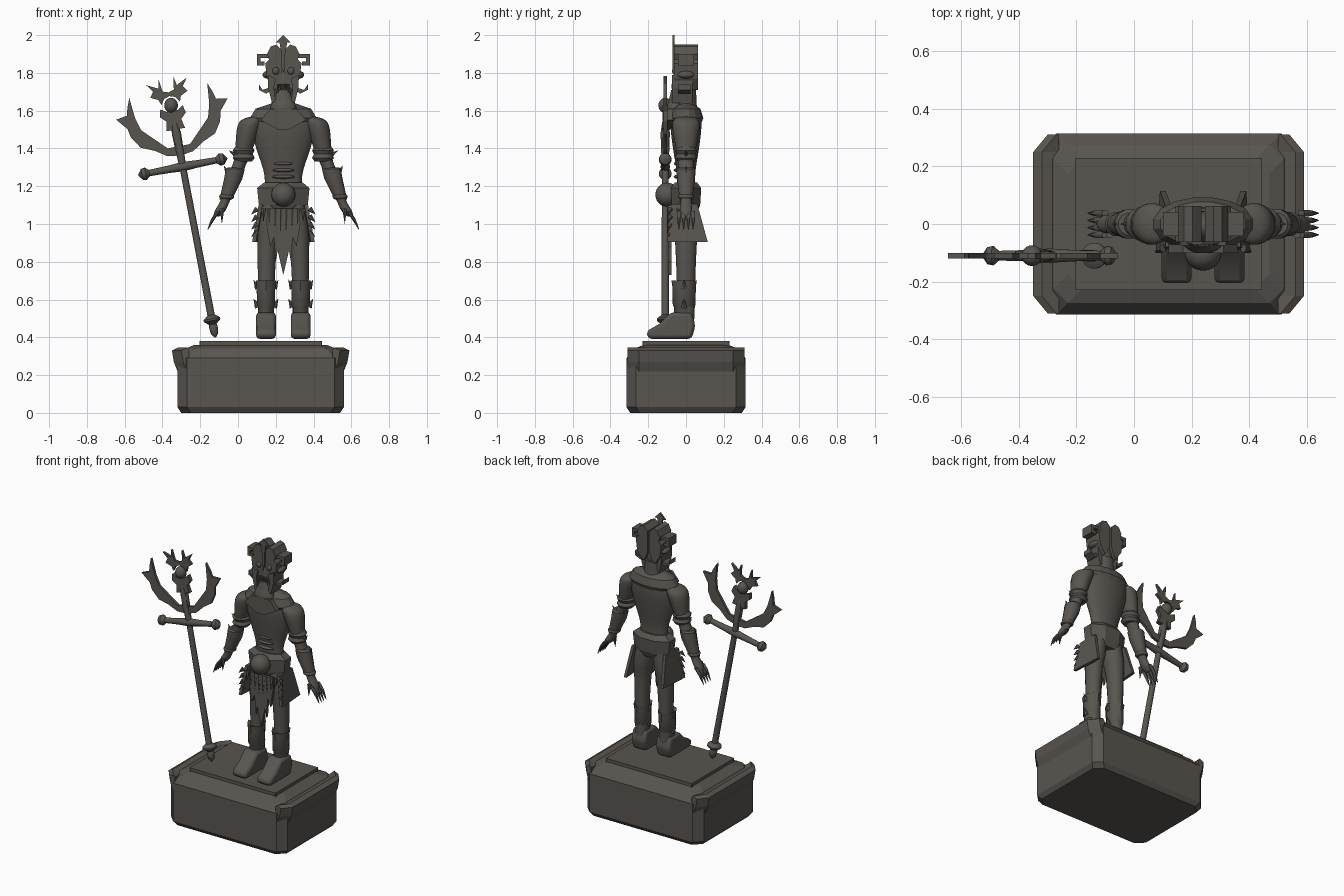
import bpy, bmesh, math
from mathutils import Vector

default = bpy.data.objects.get("Cube")
if default:
    bpy.data.objects.remove(default)

stone = bpy.data.materials.new("dark stone")
stone.use_nodes = True
stone.diffuse_color = (.1, .09, .08, 1)
stone.node_tree.nodes["Principled BSDF"].inputs["Base Color"].default_value = stone.diffuse_color

BODY = Vector((.24, 0, 0))
SIDES = {"right": -1, "left": 1}


def on_body(x=0, y=0, z=0):
    return BODY + Vector((x, y, z))


def finish(name, mesh_data, at, tilt=0, smooth=True, bevel=0):
    bmesh.ops.recalc_face_normals(mesh_data, faces=mesh_data.faces)
    mesh = bpy.data.meshes.new(name)
    mesh_data.to_mesh(mesh)
    mesh_data.free()
    mesh.materials.append(stone)
    if smooth:
        mesh.shade_smooth()
        mesh.set_sharp_from_angle(angle=math.radians(40))
    part = bpy.data.objects.new(name, mesh)
    part.location = at
    part.rotation_euler.y = tilt
    bpy.context.collection.objects.link(part)
    if bevel:
        modifier = part.modifiers.new("soft edges", "BEVEL")
        modifier.width, modifier.segments = bevel, 2


def skin(name, rings, **options):
    """Join rings of points with quads and close both ends."""
    mesh_data = bmesh.new()
    loops = [[mesh_data.verts.new(point) for point in ring] for ring in rings]
    count = len(loops[0])
    for lower, upper in zip(loops, loops[1:]):
        for i in range(count):
            j = (i + 1) % count
            mesh_data.faces.new((lower[i], lower[j], upper[j], upper[i]))
    mesh_data.faces.new(loops[0])
    mesh_data.faces.new(loops[-1])
    finish(name, mesh_data, **options)


def rounded(points, steps=4):
    """Run a smooth curve through a few sections."""
    points = [Vector(point) for point in points]
    padded = [points[0], *points, points[-1]]
    curve = []
    for before, start, end, after in zip(padded, padded[1:], padded[2:], padded[3:]):
        for step in range(steps):
            t = step / steps
            leave, arrive = (end - before) / 2, (after - start) / 2
            bend = (end - start) * 3 - leave * 2 - arrive
            twist = (start - end) * 2 + leave + arrive
            curve.append(start + leave * t + bend * t ** 2 + twist * t ** 3)
    return curve + [points[-1]]


def limb(name, sections, depth=1, sides=20, side=1, **options):
    """Level ellipses given as x, z and radius; depth scales the radius in y."""
    turns = [(k + .5) * math.tau / sides for k in range(sides)]
    skin(name, [[(side * x + r * math.cos(turn), r * depth * math.sin(turn), z) for turn in turns]
                for x, z, r in sections], **options)


def lathe(name, profile, **options):
    limb(name, [(0, z, r) for z, r in profile], **options)


def plate(name, outline, thickness, side=1, **options):
    """Front outline with even thickness in y."""
    skin(name, [[(side * x, y, z) for x, z in outline] for y in (-thickness / 2, thickness / 2)],
         smooth=False, **options)


def ball(name, radii, at):
    mesh_data = bmesh.new()
    bmesh.ops.create_uvsphere(mesh_data, u_segments=24, v_segments=14, radius=1)
    bmesh.ops.scale(mesh_data, vec=radii, verts=mesh_data.verts)
    finish(name, mesh_data, at)


def spike(name, at, reach, radius=.015):
    """Cone from a base point along the reach vector."""
    reach = Vector(reach)
    mesh_data = bmesh.new()
    bmesh.ops.create_cone(mesh_data, segments=6, radius1=radius, radius2=0,
                          depth=reach.length, cap_ends=True)
    bmesh.ops.rotate(mesh_data, matrix=reach.to_track_quat("Z", "Y").to_matrix(), verts=mesh_data.verts)
    finish(name, mesh_data, at + reach / 2, smooth=False)


def slab(name, width, length, corner, layers):
    """Block with cut corners; each layer is an inset and a height."""
    rings = []
    for inset, z in layers:
        x, y = width - inset, length - inset
        a, b = x - corner, y - corner
        rings.append([(x, b, z), (a, y, z), (-a, y, z), (-x, b, z),
                      (-x, -b, z), (-a, -y, z), (a, -y, z), (x, -b, z)])
    skin(name, rings, at=PLINTH, smooth=False)


# Plinth: chamfered block, top slab and end mouldings
PLINTH = Vector((.12, 0, 0))
slab("plinth_block", .44, .315, .05, [(.02, 0), (0, .03), (0, .29), (.04, .34), (.09, .36)])
slab("plinth_top_slab", .325, .23, .003, [(0, .35), (0, .38)])
moulding = [(.38, .33), (.44, .345), (.47, .33), (.46, .27), (.44, .22), (.38, .22)]
for label, side in SIDES.items():
    skin(label + "_plinth_moulding",
         [[(side * max(x - inset, .38), y, z) for x, z in moulding]
          for y, inset in ((-.31, .05), (-.25, 0), (.25, 0), (.31, .05))], at=PLINTH, smooth=False)

# Trident: shaft, crossbar, orb and flat blades around the head
LEAN = math.radians(-10.8)


def along_shaft(distance):
    return Vector((-.12 + distance * math.sin(LEAN), -.11, .4 + distance * math.cos(LEAN)))


lathe("trident_staff", [(0, .004), (.02, .02), (.06, .024), (.08, .015), (.08, .02), (.9, .018), (1.1, .025), (1.2, .01)],
      at=along_shaft(0), tilt=LEAN)
lathe("trident_flange", [(-.02, .02), (0, .045), (.01, .045), (.03, .02)], at=along_shaft(.09), tilt=LEAN)
ball("trident_orb", (.036, .036, .04), along_shaft(1.25))
bar = [(0, .025), (.08, .02), (.18, .017), (.2, .034), (.22, .03), (.24, .002)]
lathe("trident_crossbar", [(-z, r) for z, r in reversed(bar)] + bar, at=along_shaft(.92), tilt=LEAN + math.pi / 2)
prong = [(.21, .33), (.23, .28), (.24, .24), (.3, .23), (.25, .17), (.24, .12), (.2, .06), (.13, .03), (.07, -.01), (0, -.02),
         (0, .03), (.06, .03), (.14, .11), (.18, .15), (.2, .22)]
crown = [(0, .06), (.03, .07), (.04, .14), (.05, .09), (.11, .12), (.08, .08), (.1, .05), (.06, .03), (.05, 0), (.03, .03),
         (0, .04)]
cup = [(0, .2), (.03, .2), (.06, .22), (.07, .18), (.04, .15), (.05, .1), (.02, .1), (.02, 0), (0, 0)]
for label, side in SIDES.items():
    plate(label + "_trident_prong", prong, .018, side, at=along_shaft(1), tilt=LEAN)
    plate(label + "_trident_crown", crown, .018, side, at=along_shaft(1.26), tilt=LEAN)
    plate(label + "_trident_cup", cup, .028, side, at=along_shaft(1.02), tilt=LEAN)

# Torso, belt, collar, neck and head
lathe("torso", rounded([(0, .11), (.15, .1), (.3, .145), (.4, .17), (.46, .16), (.5, .08)]), depth=.48, at=on_body(z=1.1))
lathe("belt", [(0, .11), (.04, .14), (.13, .15), (.16, .11)], depth=.58, sides=8, smooth=False, at=on_body(z=1.06))
ball("belt_orb", (.064, .062, .064), on_body(y=-.1, z=1.155))
lathe("collar", [(0, .14), (.05, .18), (.1, .15), (.13, .06)], depth=.52, sides=16, smooth=False, at=on_body(z=1.51))
lathe("neck", rounded([(0, .08), (.06, .065), (.15, .06)]), depth=.9, at=on_body(z=1.56))
ball("head", (.062, .055, .1), on_body(y=-.01, z=1.74))
lathe("beard", rounded([(0, .04), (.05, .07), (.1, .05), (.15, .03)]), depth=.6, at=on_body(y=-.06, z=1.56))
for k in range(3):
    ball("belly_fold", (.06, .03, .012), on_body(y=-.035, z=1.25 + k * .035))
for k in range(-2, 3):
    spike("mask_tooth", on_body(k * .014, -.07, 1.74), (0, 0, -.1), .007)

# Flat outlines for the cloth, collar front and helmet
cloth = [(0, .35), (.085, .35), (.09, .27), (.07, .15), (.05, .2), (.04, .07), (.03, .13), (0, 0)]
collar_point = [(0, 0), (.03, 0), (.12, .05), (.07, .11), (0, .11)]
shell = [(0, .12), (.03, .15), (.06, .14), (.08, .1), (.07, .07), (.09, .05), (.08, -.03), (.04, -.09), (.02, -.07), (0, -.02)]
cheek = [(.04, .05), (.08, .07), (.08, 0), (.06, -.08), (.04, -.07), (.05, 0)]
bracket = [(-.03, .03), (.04, .03), (.04, -.03), (0, -.03), (0, -.01), (.02, -.01), (.02, .01), (-.03, .01)]
hook = [(-.04, 0), (-.01, -.02), (.03, 0), (.03, .03), (.01, 0), (-.02, .01)]
crest = [(0, .1), (.04, .06), (.02, .06), (.01, 0), (.01, -.07), (0, -.1)]

for label, side in SIDES.items():
    plate(label + "_loincloth", cloth, .018, side, at=on_body(y=-.085, z=.73))
    plate(label + "_collar_point", collar_point, .03, side, at=on_body(y=-.085, z=1.5))
    plate(label + "_helmet_shell", shell, .125, side, at=on_body(side * .006, 0, 1.8))
    plate(label + "_helmet_cheek", cheek, .11, side, at=on_body(y=-.02, z=1.72))
    plate(label + "_helmet_bracket", bracket, .085, side, at=on_body(side * .1, 0, 1.87))
    plate(label + "_helmet_hook", hook, .065, side, at=on_body(side * .1, -.01, 1.71))
    plate(label + "_helmet_crest", crest, .012, side, at=on_body(y=-.066, z=1.9))
    ball(label + "_temple_stud", (.025, .045, .02), on_body(side * .085, 0, 1.79))
    ball(label + "_helmet_eye", (.018, .014, .02), on_body(side * .04, -.06, 1.81))

    # Arm measured from the elbow, with band and bracer
    elbow = on_body(side * .235, 0, 1.31)
    limb(label + "_arm", rounded([(-.1, .26, .03), (-.07, .24, .058), (-.05, .19, .062), (-.02, .06, .042), (0, 0, .036),
                                  (.03, -.07, .04), (.07, -.18, .026), (.1, -.24, .028), (.12, -.27, .015)]),
         depth=1.15, side=side, at=elbow)
    lathe(label + "_arm_band", [(.02, .045), (.04, .06), (.06, .05), (.08, .06), (.1, .045)], sides=12,
          at=elbow - Vector((side * .025, 0, 0)))
    limb(label + "_bracer", [(.07, -.18, .034), (.03, -.07, .05), (.02, -.02, .052), (.02, -.01, .04)],
         sides=12, side=side, at=elbow)
    ball(label + "_wrist_guard", (.04, .042, .02), elbow + Vector((side * .065, 0, -.165)))
    spike(label + "_band_spike", elbow + Vector((side * .01, 0, .05)), (side * .045, 0, .03))
    spike(label + "_bracer_spike", elbow + Vector((side * .05, 0, -.06)), (side * .03, 0, .06), .02)

    # Hand: four fingers and a thumb
    knuckle = on_body(side * .34, 0, 1.07)
    finger = [(0, 0, .012), (.03, -.04, .011), (.06, -.1, .002)]
    for k in range(4):
        limb(label + "_finger", rounded(finger), sides=8, side=side, at=knuckle + Vector((0, (k - 1.5) * .025, 0)))
    spike(label + "_thumb", knuckle + Vector((-side * .015, -.035, .01)), (0, -.01, -.08))

    # Leg, boot and foot
    limb(label + "_leg", rounded([(.09, 0, .042), (.09, .2, .045), (.085, .4, .053), (.075, .5, .062), (.06, .6, .06)]),
         depth=1.1, side=side, at=on_body(z=.5))
    ankle = on_body(side * .092, -.01, .48)
    lathe(label + "_boot_shaft", [(0, .044), (.08, .044), (.09, .05), (.19, .052), (.22, .056), (.21, .044)],
          depth=1.2, sides=10, at=ankle)
    for way in (-1, 1):
        for z in (.08, .18):
            spike(label + "_boot_spike", ankle + Vector((way * .042, 0, z)), (way * .024, 0, .045), .018)
    sole = [(-.2, 0), (-.21, .04), (-.14, .08), (-.08, .14), (.03, .14), (.05, .07), (.03, 0)]
    skin(label + "_foot", [[(x, y, z) for y, z in sole] for x in (-.052, .052)],
         at=on_body(side * .092, 0, .392), bevel=.018)

    # Hip plate flaring outward and back, with a spiked front edge
    hip = [(.13, -.08, .2), (.13, .06, .2), (.15, .115, 0), (.165, -.1, 0)]
    skin(label + "_hip_plate", [[(side * (x - inset), y, z) for x, y, z in hip] for inset in (0, .02)],
         at=on_body(z=.905), smooth=False)
    for k in range(4):
        spike(label + "_hip_spike", on_body(side * .14, -.085, .96 + k * .04), (side * .03, -.01, -.03))
        spike(label + "_fringe", on_body(side * (k + .5) * .03, -.085, 1.08), (0, -.015, -.13 + k * .02))
